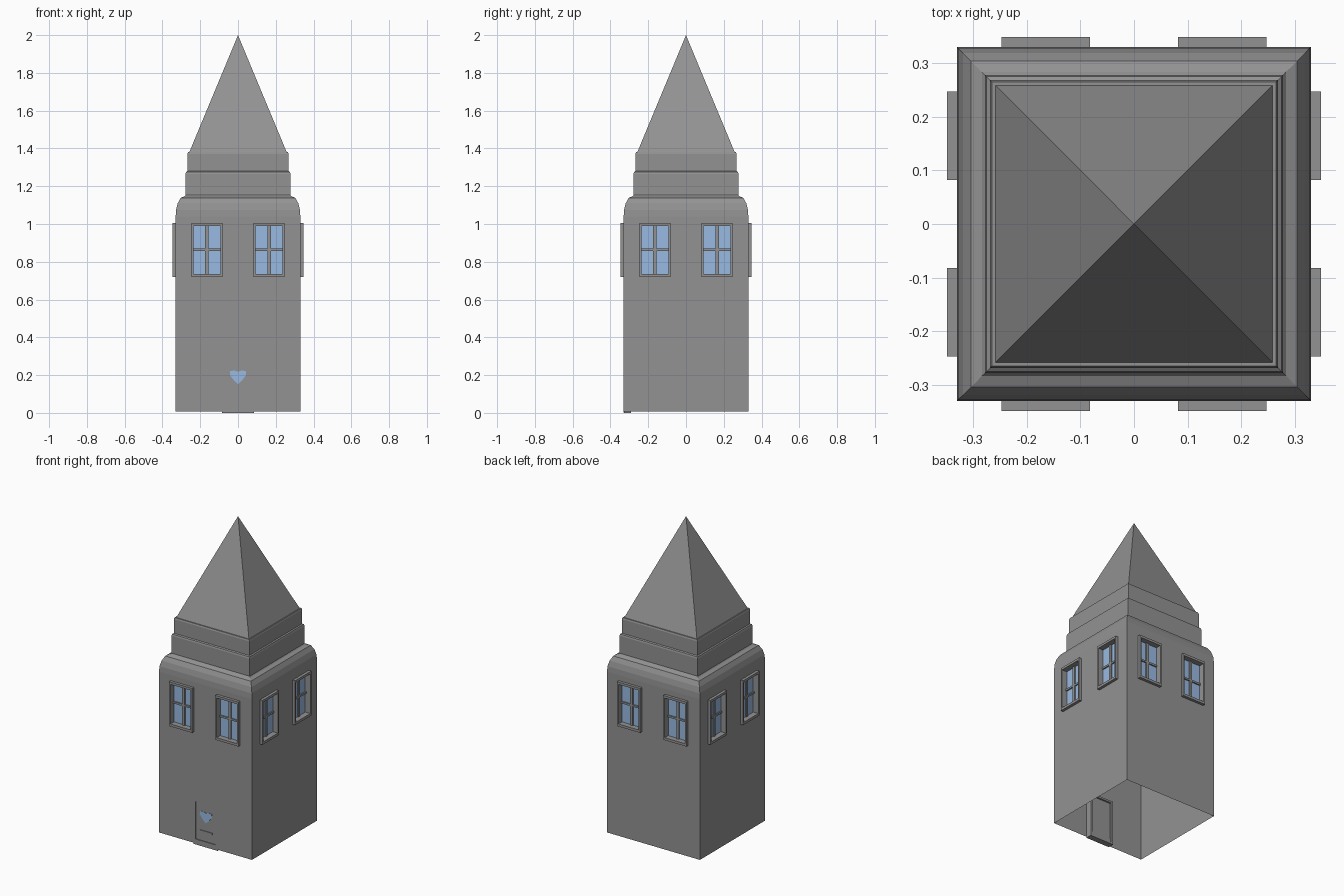
import bpy, bmesh, math
from mathutils import Matrix

cube = bpy.data.objects.get("Cube")
if cube:
    bpy.data.objects.remove(cube, do_unlink=True)


def material(name, rgb):
    m = bpy.data.materials.new(name)
    m.use_nodes = True
    m.diffuse_color = (*rgb, 1)
    m.node_tree.nodes["Principled BSDF"].inputs["Base Color"].default_value = (*rgb, 1)
    return m


STONE = material("grey stone", (0.29, 0.29, 0.29))
GLASS = material("pale blue glass", (0.32, 0.49, 0.76))

HALF = 0.33          # half width of the tower
BASE = 0.008         # bottom edge of the walls
SHOULDER = 1.04      # where the walls start curving in
WIN_X = 0.1645       # window centre
WIN_W, WIN_LO, WIN_HI = 0.0825, 0.72, 1.005
DOOR_W, DOOR_TOP = 0.07, 0.275


def finish(name, bm, mat, turn=0):
    """Turn the mesh by quarter turns about z and make an object of it."""
    bmesh.ops.rotate(bm, verts=bm.verts, matrix=Matrix.Rotation(turn * math.pi / 2, 3, 'Z'))
    mesh = bpy.data.meshes.new(name)
    bm.to_mesh(mesh)
    bm.free()
    mesh.materials.append(mat)
    obj = bpy.data.objects.new(name, mesh)
    bpy.context.collection.objects.link(obj)
    return obj


def add_box(bm, x0, x1, y0, y1, z0, z1):
    verts = bmesh.ops.create_cube(bm, size=1)["verts"]
    for v in verts:
        v.co = (x1 if v.co.x > 0 else x0, y1 if v.co.y > 0 else y0, z1 if v.co.z > 0 else z0)


def box(name, mat, *bounds, turn=0):
    bm = bmesh.new()
    add_box(bm, *bounds)
    return finish(name, bm, mat, turn)


def ring(name, outer, inner, y0, y1, turn=0):
    """Rectangular frame; outer and inner are (x0, x1, z0, z1)."""
    bm = bmesh.new()

    def loop(r, y):
        return [bm.verts.new((r[i], y, r[j])) for i, j in ((0, 2), (1, 2), (1, 3), (0, 3))]
    loops = [loop(outer, y0), loop(inner, y0), loop(inner, y1), loop(outer, y1)]
    for a, b in zip(loops, loops[1:] + loops[:1]):
        for i in range(4):
            j = (i + 1) % 4
            bm.faces.new((a[i], a[j], b[j], b[i]))
    bmesh.ops.recalc_face_normals(bm, faces=bm.faces)
    return finish(name, bm, STONE, turn)


def wall(name, holes, turn):
    """Flat wall as a grid of cells, leaving out those inside the openings."""
    xs = sorted({-HALF, HALF, *(h[0] for h in holes), *(h[1] for h in holes)})
    zs = sorted({BASE, SHOULDER, *(h[2] for h in holes), *(h[3] for h in holes)})
    bm = bmesh.new()
    for x0, x1 in zip(xs, xs[1:]):
        for z0, z1 in zip(zs, zs[1:]):
            cx, cz = (x0 + x1) / 2, (z0 + z1) / 2
            if any(h[0] < cx < h[1] and h[2] < cz < h[3] for h in holes):
                continue
            bm.faces.new([bm.verts.new((x, -HALF, z))
                          for x, z in ((x0, z0), (x1, z0), (x1, z1), (x0, z1))])
    bmesh.ops.remove_doubles(bm, verts=bm.verts, dist=1e-5)
    return finish(name, bm, STONE, turn)


def square_loft(name, profile):
    """Square rings of (half width, height) joined upward."""
    bm = bmesh.new()
    rings = [[bm.verts.new((sx * r, sy * r, z)) for sx, sy in ((-1, -1), (1, -1), (1, 1), (-1, 1))]
             for r, z in profile]
    for a, b in zip(rings, rings[1:]):
        for i in range(4):
            j = (i + 1) % 4
            bm.faces.new((a[i], a[j], b[j], b[i]))
    bmesh.ops.remove_doubles(bm, verts=bm.verts, dist=1e-5)
    return finish(name, bm, STONE)


def window(side, cx, turn):
    """Raised frame, deep reveal, recessed glass and crossed bars."""
    outer = (cx - WIN_W, cx + WIN_W, WIN_LO, WIN_HI)
    inner = (cx - 0.072, cx + 0.072, WIN_LO + 0.016, WIN_HI - 0.015)
    ring(side + "_window_frame", outer, inner, -0.348, -0.305, turn)
    box(side + "_window_glass", GLASS, inner[0], inner[1], -0.312, -0.306, inner[2], inner[3], turn=turn)
    bm = bmesh.new()
    add_box(bm, cx - 0.009, cx + 0.009, -0.32, -0.305, inner[2], inner[3])
    add_box(bm, inner[0], inner[1], -0.32, -0.305, 0.858, 0.87)
    finish(side + "_window_bars", bm, STONE, turn)


# Walls with a pair of windows on every side, and the door opening in front
for turn, side in enumerate(("front", "left", "back", "right")):
    holes = [(s * WIN_X - WIN_W, s * WIN_X + WIN_W, WIN_LO, WIN_HI) for s in (-1, 1)]
    if side == "front":
        holes.append((-DOOR_W, DOOR_W, BASE, DOOR_TOP))
    wall(side + "_wall", holes, turn)
    for s in (-1, 1):
        window(side, s * WIN_X, turn)

# Rounded shoulder, stepped bands and pyramid roof
shoulder = square_loft("shoulder", [(HALF, SHOULDER), (0.328, 1.075), (0.319, 1.11),
                                    (0.304, 1.138), (0.283, 1.147), (0.278, 1.153)])
square_loft("lower_band", [(0.278, 1.153), (0.278, 1.265), (0.275, 1.275), (0.268, 1.28)])
square_loft("upper_band", [(0.268, 1.28), (0.268, 1.37), (0.265, 1.38), (0.258, 1.38)])
square_loft("roof", [(0.258, 1.38), (0, 2)])

# Door set in a hidden lining, with threshold, heart pane and letter slot
ring("door_lining", (-0.085, 0.085, 0, DOOR_TOP + 0.012), (-DOOR_W, DOOR_W, 0.01, DOOR_TOP),
     -0.329, -0.29)
box("door", STONE, -DOOR_W + 0.001, DOOR_W - 0.001, -0.325, -0.30, 0.01, DOOR_TOP - 0.001)
box("threshold", STONE, -DOOR_W, DOOR_W, -0.33, -0.295, 0.002, 0.035)
box("letter_slot", STONE, -0.045, 0.045, -0.329, -0.322, 0.09, 0.102)

bm = bmesh.new()
half = [(0, 0.218), (0.02, 0.224), (0.042, 0.222), (0.043, 0.2), (0.02, 0.17), (0, 0.153)]
outline = half + [(-x, z) for x, z in half[-2:0:-1]]
face = bm.faces.new([bm.verts.new((x, -0.327, z)) for x, z in outline])
bmesh.ops.extrude_face_region(bm, geom=[face])
for v in face.verts:
    v.co.y = -0.323
bmesh.ops.recalc_face_normals(bm, faces=bm.faces)
finish("heart_pane", bm, GLASS)
